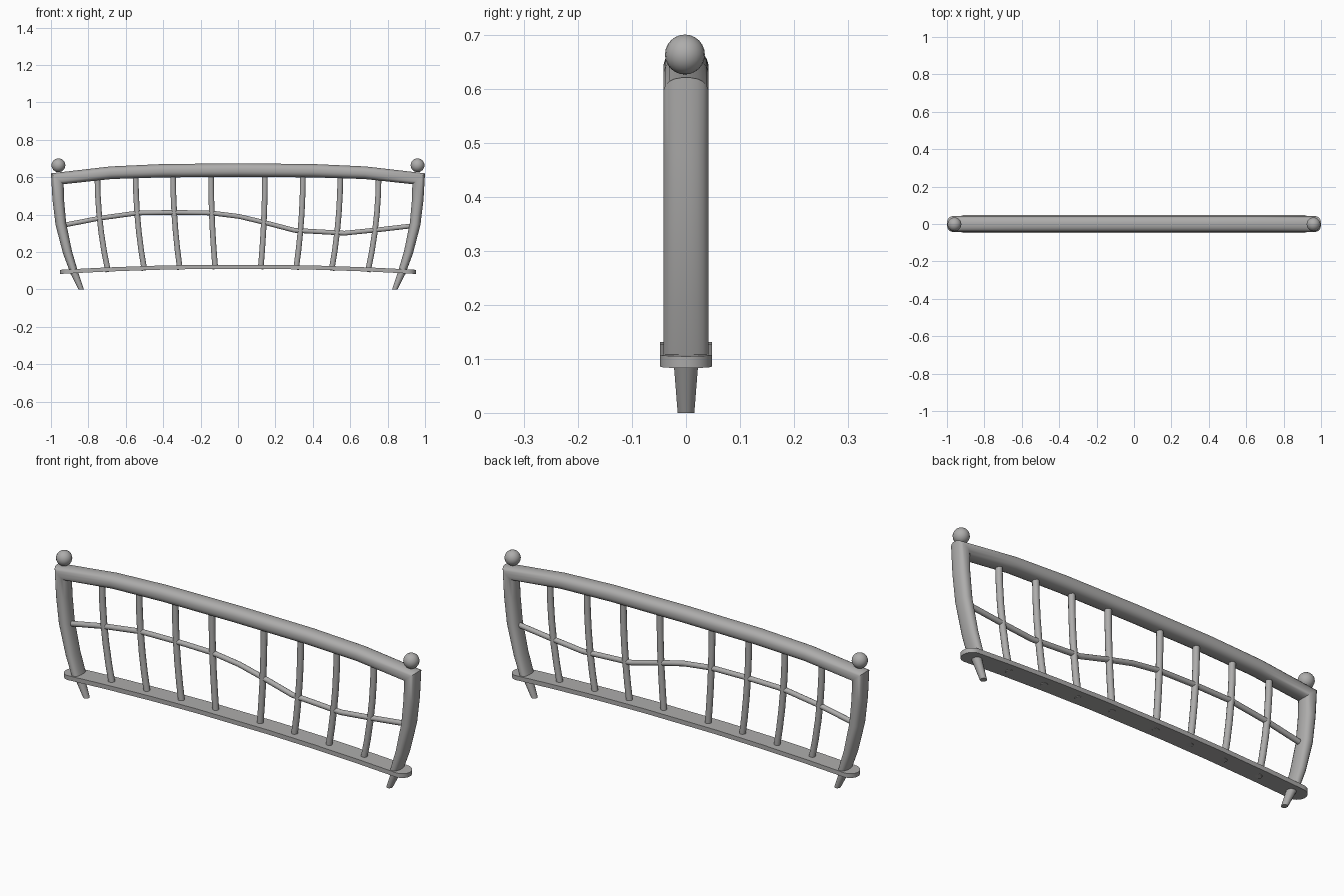
import bpy, bmesh, math
from mathutils import Vector

cube = bpy.data.objects.get("Cube")
if cube:
    bpy.data.objects.remove(cube, do_unlink=True)

grey = bpy.data.materials.new("warm_grey_metal")
grey.use_nodes = True
GREY = (0.42, 0.415, 0.41, 1)
grey.diffuse_color = GREY
grey.node_tree.nodes["Principled BSDF"].inputs["Base Color"].default_value = GREY


def finish(obj, angle=40):
    obj.data.materials.append(grey)
    bpy.ops.object.select_all(action='DESELECT')
    obj.select_set(True)
    bpy.context.view_layer.objects.active = obj
    bpy.ops.object.shade_smooth_by_angle(angle=math.radians(angle))
    return obj


def oval(sides, power=2.0):
    """Unit cross-section; a higher power makes it squarer."""
    ring = []
    for i in range(sides):
        a = 2 * math.pi * (i + 0.5) / sides
        c, s = math.cos(a), math.sin(a)
        ring.append((math.copysign(abs(c) ** (2 / power), c),
                     math.copysign(abs(s) ** (2 / power), s)))
    return ring


def sweep(name, path, profile):
    """Mitred sweep in the xz plane; path holds (x, z, half_thickness, half_depth)."""
    bm = bmesh.new()
    pts = [Vector((p[0], p[1])) for p in path]
    rings = []
    for i, (x, z, t, d) in enumerate(path):
        before = (pts[i] - pts[i - 1]).normalized() if i else None
        after = (pts[i + 1] - pts[i]).normalized() if i < len(pts) - 1 else None
        before, after = before or after, after or before
        along = (before + after).normalized()
        stretch = t / along.dot(after)
        rings.append([bm.verts.new((x - along.y * stretch * u, d * v,
                                    z + along.x * stretch * u)) for u, v in profile])
    n = len(profile)
    for a, b in zip(rings, rings[1:]):
        for k in range(n):
            bm.faces.new((a[k], a[(k + 1) % n], b[(k + 1) % n], b[k]))
    bm.faces.new(rings[0])
    bm.faces.new(rings[-1])
    bmesh.ops.recalc_face_normals(bm, faces=bm.faces)
    mesh = bpy.data.meshes.new(name)
    bm.to_mesh(mesh)
    bm.free()
    obj = bpy.data.objects.new(name, mesh)
    bpy.context.collection.objects.link(obj)
    return finish(obj)


# Outer frame: both posts and the bowed top rail, mitred at the corners
half_frame = [(-0.878, 0.098, 0.021), (-0.912, 0.2, 0.025), (-0.947, 0.35, 0.029),
              (-0.961, 0.48, 0.031), (-0.966, 0.592, 0.033),
              (-0.68, 0.624, 0.034), (-0.4, 0.635, 0.036)]
frame = [(x, z, t, 0.042) for x, z, t in half_frame]
frame += [(0, 0.638, 0.0365, 0.042)]
frame += [(-x, z, t, d) for x, z, t, d in reversed(frame[:-1])]
sweep("posts_and_top_rail", frame, oval(20, 2.4))


# Bottom plate: thin, bowed strip with rounded ends
def plate_z(x):
    return 0.122 - 0.031 * x * x


END, HALF = 0.952, 0.048
half_plate = []
for i in range(7):
    a = math.radians(8 + 82 * i / 6)
    half_plate.append((-END + HALF * (1 - math.cos(a)), HALF * math.sin(a)))
half_plate += [(-0.7, HALF), (-0.45, HALF), (-0.2, HALF)]
outline = half_plate + [(-x, d) for x, d in reversed(half_plate)]
sweep("bottom_plate", [(x, plate_z(x), 0.011, d) for x, d in outline],
      [(1, 1), (1, -1), (-1, -1), (-1, 1)])

# Wavy middle rail
wave = [(-0.93, 0.344), (-0.74, 0.381), (-0.537, 0.409), (-0.34, 0.412),
        (-0.142, 0.409), (0.008, 0.39), (0.142, 0.358), (0.302, 0.316),
        (0.57, 0.301), (0.757, 0.32), (0.93, 0.34)]
sweep("wavy_middle_rail", [(x, z, 0.013, 0.013) for x, z in wave], oval(12))

# Bowed balusters: top and bottom x positions, mirrored to both sides
spans = [(0.144, 0.121), (0.347, 0.31), (0.547, 0.5), (0.752, 0.694)]
for side, label in ((1, "left"), (-1, "right")):
    for n, (top, low) in enumerate(spans, 1):
        foot = plate_z(low) - 0.013
        path = []
        for i in range(6):
            f = i / 5
            bend = 1 - (1 - f) ** 2
            path.append((side * (low + (top - low) * bend),
                         foot + (0.615 - foot) * f, 0.0155, 0.0155))
        sweep(f"baluster_{label}_{n}", path, oval(12))

    # Tapered splayed leg under the plate
    sweep(f"leg_{label}", [(side * 0.838, 0.004, 0.016, 0.016),
                           (side * 0.88, 0.1, 0.022, 0.024)], oval(12))
    # Flat the foot onto the ground
    leg = bpy.data.objects[f"leg_{label}"]
    for v in leg.data.vertices:
        if v.co.z < 0.03:
            v.co.z = 0

    # Ball finial
    bpy.ops.mesh.primitive_uv_sphere_add(segments=20, ring_count=12, radius=0.037,
                                         location=(side * 0.96, -0.002, 0.664))
    ball = bpy.context.object
    ball.name = f"ball_finial_{label}"
    finish(ball)
